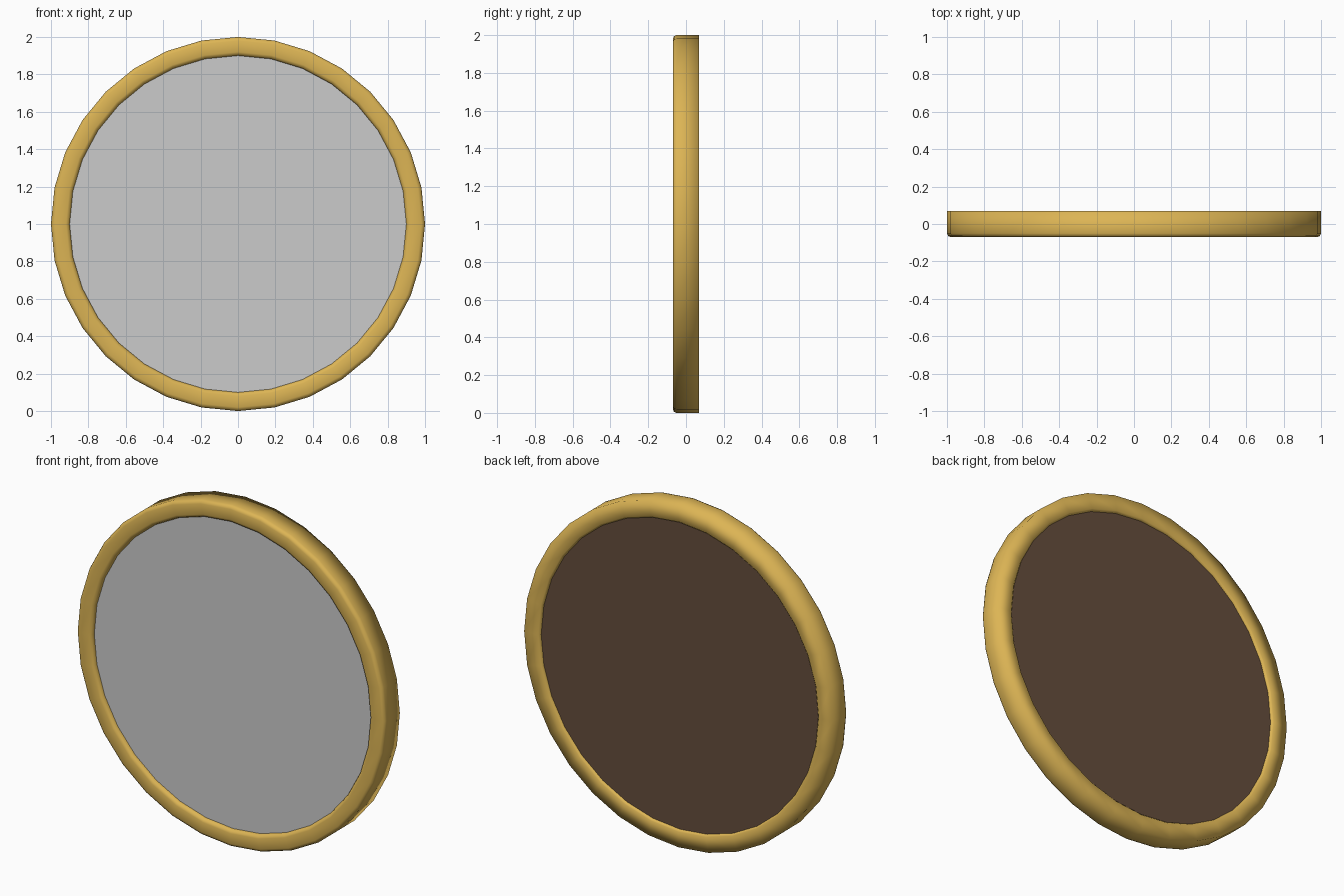
import bpy, bmesh
from math import sin, cos, pi

if "Cube" in bpy.data.objects:
    bpy.data.objects.remove(bpy.data.objects["Cube"])

SIDES = 32
CENTRE_Z = 1.0


def material(name, rgb):
    m = bpy.data.materials.new(name)
    m.diffuse_color = (*rgb, 1)
    m.use_nodes = True
    m.node_tree.nodes["Principled BSDF"].inputs["Base Color"].default_value = m.diffuse_color
    return m


def finish(name, bm, mat=None, smooth=False):
    bmesh.ops.recalc_face_normals(bm, faces=bm.faces)
    for f in bm.faces:
        f.smooth = smooth
    me = bpy.data.meshes.new(name)
    bm.to_mesh(me)
    bm.free()
    ob = bpy.data.objects.new(name, me)
    bpy.context.collection.objects.link(ob)
    ob.location.z = CENTRE_Z
    if mat:
        me.materials.append(mat)
    return ob


def ring_verts(bm, r, y):
    return [bm.verts.new((r * sin(2 * pi * i / SIDES), y, r * cos(2 * pi * i / SIDES)))
            for i in range(SIDES)]


def bridge(bm, a, b):
    for i in range(SIDES):
        j = (i + 1) % SIDES
        bm.faces.new((a[i], a[j], b[j], b[i]))


def ring(name, profile, mat):
    """Closed (radius, y) profile swept around the y axis."""
    bm = bmesh.new()
    loops = [ring_verts(bm, r, y) for r, y in profile]
    for k, loop in enumerate(loops):
        bridge(bm, loop, loops[(k + 1) % len(loops)])
    return finish(name, bm, mat, smooth=True)


def disc(name, r, y0, y1, mat=None):
    bm = bmesh.new()
    a, b = ring_verts(bm, r, y0), ring_verts(bm, r, y1)
    bridge(bm, a, b)
    bm.faces.new(a)
    bm.faces.new(b)
    return finish(name, bm, mat)


gold = material("gold", (0.72, 0.46, 0.09))
brown = material("brown", (0.13, 0.075, 0.045))

# Frame: rounded front edges, crisp outer back edge
ring("frame", [
    (1.0, 0.07), (1.0, -0.05), (0.994, -0.064), (0.98, -0.07),
    (0.92, -0.07), (0.906, -0.064), (0.9, -0.05),
    (0.9, 0.06), (0.91, 0.07),
], gold)

# Reflective pane and the board behind it
disc("mirror_pane", 0.902, -0.045, -0.025)
disc("back_board", 0.902, 0.035, 0.055, brown)
